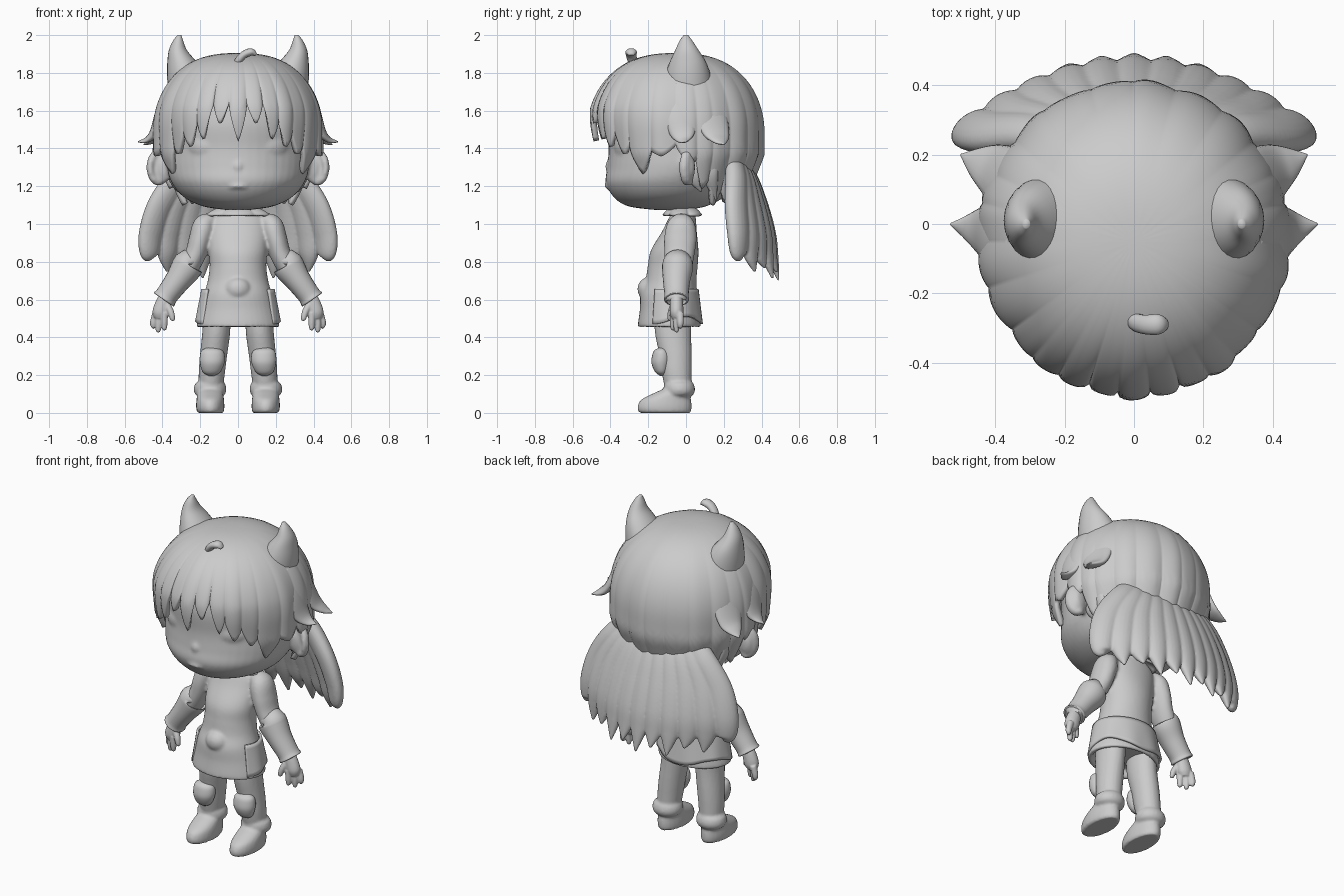
import bpy, bmesh, math
from math import sin, cos, pi, radians
from mathutils import Vector


def finish(name, bm):
    bmesh.ops.recalc_face_normals(bm, faces=bm.faces)
    for f in bm.faces:
        f.smooth = True
    me = bpy.data.meshes.new(name)
    bm.to_mesh(me)
    bm.free()
    ob = bpy.data.objects.new(name, me)
    bpy.context.collection.objects.link(ob)
    return ob


def spline(pts, steps):
    """Catmull-Rom through tuples of any length."""
    out, n = [], len(pts)
    for i in range(n - 1):
        a, b, c, d = pts[max(i - 1, 0)], pts[i], pts[i + 1], pts[min(i + 2, n - 1)]
        for k in range(steps):
            t = k / steps
            out.append([q + .5 * t * (r - p + t * (2*p - 5*q + 4*r - s + t * (3*(q - r) + s - p)))
                        for p, q, r, s in zip(a, b, c, d)])
    return out + [list(pts[-1])]


def sweep(name, pts, out=None, side=1, n=24, steps=5):
    """Skin ellipses (x, y, z, half_width, half_depth); rings are horizontal unless 'out' is given."""
    rows = spline([(p[0] * side,) + tuple(p[1:]) for p in pts], steps)
    bm, rings = bmesh.new(), []
    for i, r in enumerate(rows):
        c, u, v = Vector(r[:3]), Vector((1, 0, 0)), Vector((0, 1, 0))
        if out:
            t = Vector(rows[min(i + 1, len(rows) - 1)][:3]) - Vector(rows[max(i - 1, 0)][:3])
            u = t.cross(Vector((out[0] * side, out[1], out[2]))).normalized()
            v = u.cross(t).normalized()
        rings.append([bm.verts.new(c + u * (r[3] * cos(2*pi*k/n)) + v * (r[4] * sin(2*pi*k/n)))
                      for k in range(n)])
    for a, b in zip(rings, rings[1:]):
        for k in range(n):
            bm.faces.new((a[k], a[(k+1) % n], b[(k+1) % n], b[k]))
    bm.faces.new(rings[0])
    bm.faces.new(rings[-1])
    return finish(name, bm)


def sheet(name, f, a0, a1, na, nt, thick):
    """Thick surface f(angle, t), t running 0..1."""
    bm = bmesh.new()
    g = [[bm.verts.new(f(a0 + (a1 - a0) * i / na, j / nt)) for j in range(nt + 1)] for i in range(na + 1)]
    for i in range(na):
        for j in range(nt):
            bm.faces.new((g[i][j], g[i+1][j], g[i+1][j+1], g[i][j+1]))
    bmesh.ops.remove_doubles(bm, verts=bm.verts, dist=.0004)
    ob = finish(name, bm)
    m = ob.modifiers.new("thickness", 'SOLIDIFY')
    m.thickness, m.offset = thick, 0
    return ob


def ball(name, loc, scale, rot=(0, 0, 0)):
    bm = bmesh.new()
    bmesh.ops.create_uvsphere(bm, u_segments=28, v_segments=18, radius=1)
    ob = finish(name, bm)
    ob.location, ob.scale, ob.rotation_euler = loc, scale, rot
    return ob


def fuse(name, obs, voxel, smooth):
    """Melt overlapping parts into one soft skin."""
    bpy.ops.object.select_all(action='DESELECT')
    for o in obs:
        o.select_set(True)
    bpy.context.view_layer.objects.active = obs[0]
    bpy.ops.object.join()
    obs[0].name = name
    m = obs[0].modifiers.new("skin", 'REMESH')
    m.mode, m.voxel_size, m.use_smooth_shade = 'VOXEL', voxel, True
    m = obs[0].modifiers.new("soften", 'SMOOTH')
    m.factor, m.iterations = .5, smooth


# Head and face
face = [sweep("head", [(0, -.08, 1.075, .07, .09), (0, -.1, 1.095, .19, .21), (0, -.09, 1.145, .29, .295),
                       (0, -.08, 1.22, .352, .345), (0, -.057, 1.3, .376, .36), (0, -.045, 1.4, .379, .365),
                       (0, -.05, 1.55, .375, .367), (0, -.05, 1.7, .31, .32), (0, -.05, 1.8, .18, .18)], n=48),
        ball("nose", (0, -.395, 1.305), (.03, .034, .035)),
        sweep("lips", [(-.08, -.396, 1.207, .004, .004), (-.035, -.411, 1.2, .012, .014), (0, -.416, 1.202, .014, .016),
                       (.035, -.411, 1.2, .012, .014), (.08, -.396, 1.207, .004, .004)], out=(0, -1, 0), n=12)]
for s in (1, -1):
    # Closed eyelids, ears and ear rims
    face.append(ball("eyelid", (s * .165, -.312, 1.41), (.11, .064, .08), (0, 0, s * .38)))
    face.append(ball("ear", (s * .405, .01, 1.3), (.06, .035, .088), (0, 0, s * .3)))
    rim = [(.42 + .045 * cos(t), .01 - .02 * cos(t), 1.3 + .078 * sin(t), .02, .026)
           for t in [radians(-120 + 30 * k) for k in range(9)]]
    face.append(sweep("ear_rim", rim, out=(0, 1, 0), side=s, n=12, steps=3))
fuse("head", face, .011, 3)

# Hair cap with a jagged lower edge: (degrees from front, edge height), tips and gaps alternating
EDGE = [(0, 1.45), (6, 1.66), (13, 1.54), (18, 1.68), (26, 1.46), (30, 1.57), (37, 1.42), (42, 1.5),
        (50, 1.38), (55, 1.43), (64, 1.28), (73, 1.4), (80, 1.37), (90, 1.43), (99, 1.33), (104, 1.36),
        (110, 1.2), (115, 1.26), (123, 1.11), (129, 1.2), (137, 1.12), (145, 1.22), (155, 1.13),
        (164, 1.22), (172, 1.14), (180, 1.2)]


def cap(a, t):
    d = abs(math.degrees(a))
    ze, clump = 1.2, 0
    for (p, q), (r, s) in zip(EDGE, EDGE[1:]):
        if p <= d <= r:
            f = (d - p) / (r - p)
            f = f if q < s else 1 - f
            ze, clump = min(q, s) + abs(s - q) * f ** 1.4, 1 - f * f
    end = math.acos((ze - 1.5) / .4) if ze > 1.5 else pi / 2 + (1.5 - ze) / .4
    ph = t * end
    z, r = (1.5 + .4 * cos(ph), sin(ph) ** .78) if ph < pi / 2 else (1.5 - .4 * (ph - pi / 2), 1)
    r *= 1 - .9 * max(0, 1.38 - z)
    r *= 1 - .5 * max(0, 1.62 - z) * max(0, cos(a))
    r *= 1 + t * (.01 * cos(10 * a) + .007 * cos(18 * a + 1)) + .035 * (clump - .5) * t * t
    return Vector((.435 * r * sin(a), -.052 - .448 * r * cos(a), z - .01))


sheet("hair_cap", cap, -pi, pi, 320, 26, .03)

# Curled lock on the crown
sweep("crown_curl", [(-.02, -.25, 1.82, .015, .015), (0, -.28, 1.86, .02, .025), (.03, -.29, 1.895, .02, .028),
                     (.07, -.29, 1.91, .02, .03), (.095, -.29, 1.895, .008, .015)], out=(0, -1, 0), n=14)

# Fanned back hair: wide locks melted together with separate pointed tips
locks = []
for i in range(-5, 6):
    u = i / 5
    q = u * u
    tip = .70 + .07 * q + (.04 if i % 2 else 0)
    locks.append(sweep("back_lock", [
        (.2 * u, .25, 1.36, .06, .04), (.31 * u, .325 - .06 * q, 1.25, .07, .05),
        (.41 * u, .385 - .12 * q, 1.1, .077, .05), (.46 * u, .43 - .155 * q, .95, .074, .046),
        (.47 * u, .455 - .175 * q, .84, .055, .034), (.468 * u, .49 - .195 * q, tip, .006, .006)],
        out=(.75 * u, 1, .1), n=20, steps=8))
fuse("back_hair", locks, .007, 3)

for s in (1, -1):
    # Horns
    sweep("horn", [(.24, .01, 1.7, .13, .135), (.268, .01, 1.79, .108, .12), (.297, .01, 1.86, .077, .095),
                   (.318, .005, 1.92, .048, .062), (.317, 0, 1.97, .027, .034), (.31, 0, 2.0, .01, .012)], side=s)
    # Side hair flicks
    sweep("side_flick", [(.35, -.05, 1.74, .05, .02), (.404, -.04, 1.6, .085, .03), (.44, -.02, 1.49, .07, .026),
                         (.48, -.01, 1.447, .04, .015), (.53, 0, 1.435, .003, .003)], out=(1, 0, .4), side=s, n=16)
    sweep("rear_flick", [(.33, .1, 1.72, .05, .02), (.368, .13, 1.58, .09, .03), (.41, .16, 1.48, .075, .025),
                         (.455, .18, 1.44, .045, .016), (.5, .2, 1.42, .003, .003)], out=(1, .4, .4), side=s, n=16)
    # Loose wisps behind the ear
    for y, z in ((.05, 1.17), (.13, 1.12)):
        sweep("neck_wisp", [(.36, y, 1.36, .04, .02), (.35, y, 1.25, .04, .02), (.34 - y * .4, y + .03, z, .003, .003)],
              out=(1, 0, 0), side=s, n=12)

    # Flared cuffs
    sweep("sleeve_cuff", [(.255, -.045, .775, .05, .055), (.26, -.045, .79, .078, .078), (.275, -.045, .765, .082, .082),
                          (.32, -.05, .7, .068, .072), (.375, -.05, .625, .06, .064), (.392, -.05, .6, .064, .066),
                          (.392, -.05, .6, .04, .04)], out=(0, 1, 0), side=s)
    # Hands
    hand = [sweep("palm", [(.375, -.05, .63, .035, .03), (.395, -.05, .58, .042, .035), (.41, -.05, .53, .044, .036),
                           (.415, -.05, .5, .03, .025)], out=(0, 1, 0), side=s, n=16)]
    for x, y, dx, z in ((.39, -.068, .0, .435), (.412, -.05, .01, .425), (.434, -.03, .014, .445)):
        hand.append(sweep("finger", [(x, y, .53, .019, .019), (x + dx, y, .48, .018, .018),
                                     (x + dx, y, z + .01, .013, .013), (x + dx, y, z, .003, .003)],
                          out=(0, 1, 0), side=s, n=12))
    hand.append(sweep("thumb", [(.375, -.065, .57, .02, .02), (.355, -.08, .53, .018, .018),
                                (.346, -.085, .495, .013, .013), (.346, -.085, .485, .003, .003)],
                      out=(0, 1, 0), side=s, n=12))
    fuse("hand", hand, .005, 3)

    # Legs and boots in one skin, shield-shaped knee pads
    leg = [sweep("leg", [(.11, -.07, .53, .072, .1), (.116, -.068, .42, .074, .096), (.13, -.055, .3, .072, .085),
                         (.138, -.05, .22, .07, .08), (.145, -.04, .12, .064, .07)], side=s),
           sweep("boot_cuff", [(.147, -.035, .085, .06, .06), (.148, -.035, .1, .08, .076), (.148, -.035, .125, .087, .083),
                               (.147, -.037, .155, .079, .077), (.146, -.04, .167, .06, .065)], side=s),
           sweep("boot", [(.145, -.11, 0, .066, .132), (.146, -.113, .008, .072, .14), (.147, -.113, .035, .075, .143),
                          (.147, -.105, .07, .073, .132), (.147, -.08, .1, .069, .1), (.147, -.045, .13, .062, .068)],
                 side=s)]
    fuse("leg_and_boot", leg, .009, 2)
    sweep("knee_pad", [(.14, -.125, .195, .012, .01), (.14, -.13, .215, .045, .032), (.137, -.132, .26, .064, .05),
                       (.136, -.13, .3, .066, .05), (.137, -.13, .33, .055, .038), (.14, -.125, .348, .02, .012)], side=s)

# Neck, dress and sleeves in one skin
body = [sweep("dress", [(0, -.01, 1.07, .07, .055), (0, -.02, 1.03, .14, .072), (0, -.035, .96, .155, .092),
                        (0, -.06, .86, .155, .126), (0, -.07, .78, .15, .132), (0, -.08, .7, .16, .135),
                        (0, -.09, .63, .18, .15), (0, -.088, .55, .2, .156), (0, -.088, .475, .218, .166),
                        (0, -.088, .455, .216, .164), (0, -.088, .46, .195, .145), (0, -.088, .5, .18, .13)], n=40),
        sweep("neck", [(0, -.01, 1.0, .07, .06), (0, -.01, 1.14, .07, .06)]),
        ball("belt_buckle", (0, -.2, .655), (.068, .057, .062))]
for s in (1, -1):
    body.append(sweep("upper_arm", [(.13, -.02, 1.03, .03, .04), (.175, -.025, .995, .06, .075),
                                    (.2, -.03, .92, .06, .086), (.225, -.035, .84, .056, .08),
                                    (.27, -.04, .76, .055, .07), (.34, -.045, .67, .05, .06)], out=(0, 1, 0), side=s))
fuse("dress", body, .009, 4)


# Side and back overskirt, open at the front
def overskirt(a, t):
    r = 1 + .17 * t + .015 * cos(9 * a) * t
    return Vector((.187 * r * sin(a), -.085 - .145 * r * cos(a), .655 - .165 * t + .02 * t * cos(3 * a)))


sheet("overskirt", overskirt, radians(58), radians(302), 60, 8, .014)


# Scalloped collar
def collar(a, t):
    r = .07 + (.075 + .025 * abs(cos(2.5 * a))) * t
    return Vector((r * sin(a), -.015 - .62 * r * cos(a), 1.085 - .04 * t * t))


sheet("collar", collar, -pi, pi, 80, 6, .012)
